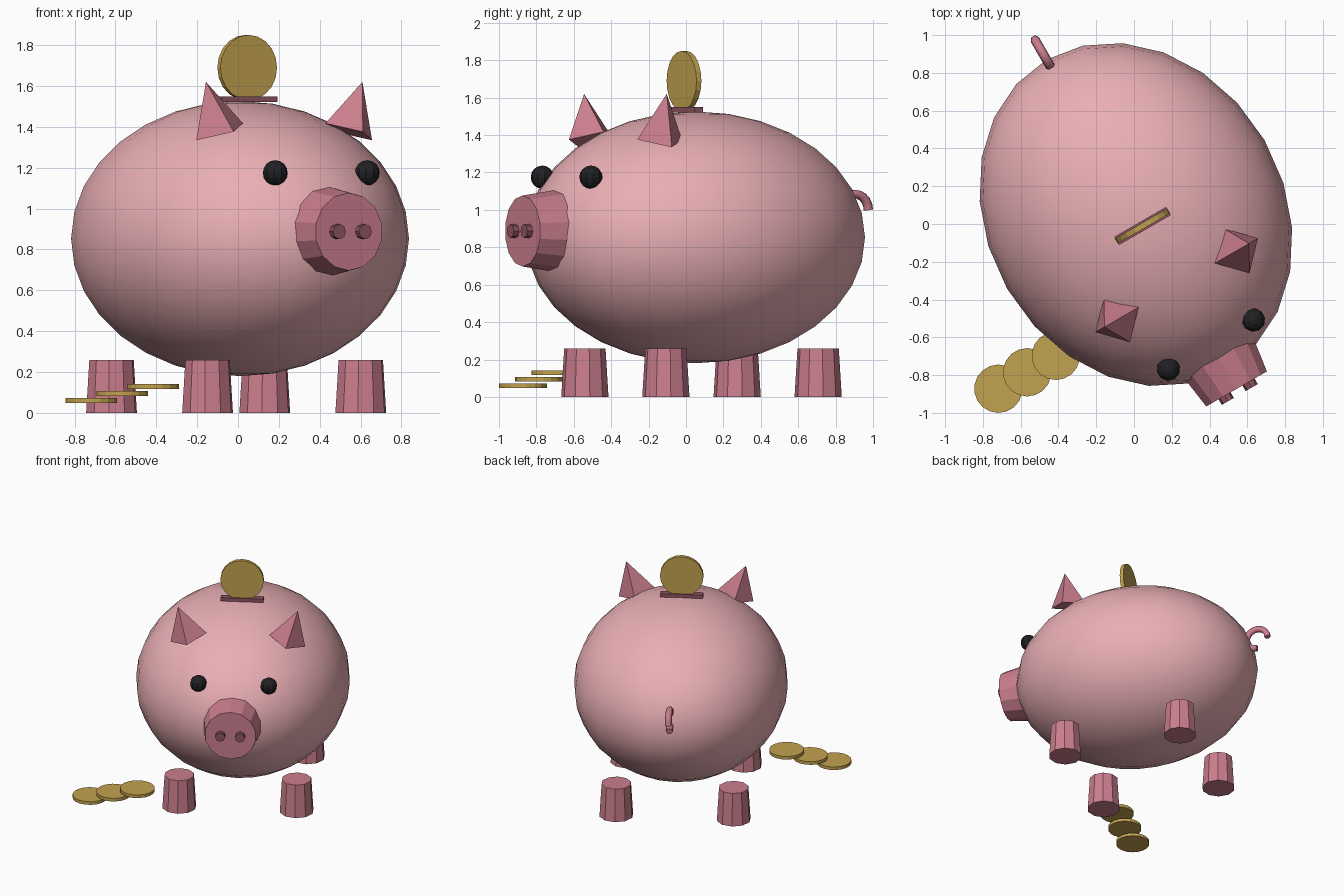
import bpy, bmesh, math
from mathutils import Matrix, Vector

if "Cube" in bpy.data.objects:
    bpy.data.objects.remove(bpy.data.objects["Cube"])

# Pig space: faces -y, centred on the belly, turned 30 degrees
PIG = Matrix.Translation((0.01, 0.05, 0)) @ Matrix.Rotation(math.radians(30), 4, 'Z')
WORLD = Matrix.Identity(4)


def material(name, rgb):
    m = bpy.data.materials.new(name)
    m.diffuse_color = (*rgb, 1)
    m.use_nodes = True
    m.node_tree.nodes["Principled BSDF"].inputs["Base Color"].default_value = m.diffuse_color
    return m


PINK = material("pink", (0.82, 0.43, 0.46))
ROSE = material("rose", (0.60, 0.21, 0.27))
DARK = material("dark_rose", (0.27, 0.09, 0.12))
BLACK = material("black", (0.015, 0.015, 0.018))
GOLD = material("gold", (0.54, 0.36, 0.08))


def finish(name, bm, mat, smooth=False):
    bmesh.ops.recalc_face_normals(bm, faces=bm.faces)
    me = bpy.data.meshes.new(name)
    for f in bm.faces:
        f.smooth = smooth
    bm.to_mesh(me)
    bm.free()
    me.materials.append(mat)
    ob = bpy.data.objects.new(name, me)
    bpy.context.collection.objects.link(ob)
    return ob


def ball(name, loc, radii, seg, rings, mat, smooth):
    bm = bmesh.new()
    m = PIG @ Matrix.Translation(loc) @ Matrix.Diagonal((*radii, 1))
    bmesh.ops.create_uvsphere(bm, u_segments=seg, v_segments=rings, radius=1, matrix=m)
    return finish(name, bm, mat, smooth)


def cone(name, loc, r1, r2, depth, sides, mat, rot=WORLD, space=PIG):
    bm = bmesh.new()
    bmesh.ops.create_cone(bm, cap_ends=True, segments=sides, radius1=r1, radius2=r2,
                          depth=depth, matrix=space @ Matrix.Translation(loc) @ rot)
    bmesh.ops.remove_doubles(bm, verts=bm.verts, dist=1e-5)
    return finish(name, bm, mat)


FORWARD = Matrix.Rotation(math.radians(90), 4, 'X')

# Body
ball("body", (0, 0, 0.853), (0.787, 0.947, 0.673), 24, 16, PINK, True)

# Snout
cone("snout", (0, -0.946, 0.887), 0.225, 0.19, 0.24, 14, ROSE, FORWARD)

for side, s in (("left", -1), ("right", 1)):
    # Nostrils and eyes
    cone(side + "_nostril", (s * 0.073, -1.075, 0.887), 0.037, 0.037, 0.05, 8, DARK, FORWARD)
    ball(side + "_eye", (s * 0.26, -0.795, 1.175), (0.062,) * 3, 10, 8, BLACK, False)
    # Ears lean outwards
    tilt = Matrix.Rotation(s * math.radians(17.5), 4, 'Y')
    centre = Vector((s * 0.365, -0.432, 1.376)) + tilt.to_3x3() @ Vector((0, 0, 0.128))
    cone(side + "_ear", centre, 0.138, 0, 0.256, 4, ROSE, tilt)
    # Legs
    for end, y in (("front", -0.432), ("back", 0.508)):
        cone(f"{end}_{side}_leg", (s * 0.433, y, 0.13), 0.127, 0.111, 0.26, 10, ROSE)

# Curly tail: three quarters of a ring
cu = bpy.data.curves.new("tail_path", 'CURVE')
cu.dimensions = '3D'
cu.bevel_depth = 0.025
cu.bevel_resolution = 1
cu.use_fill_caps = True
sp = cu.splines.new('POLY')
sp.points.add(15)
for i, p in enumerate(sp.points):
    a = math.radians(270 * i / 15)
    p.co = (0, 0.983 + 0.085 * math.cos(a), 1.0 + 0.085 * math.sin(a), 1)
tmp = bpy.data.objects.new("tail_path", cu)
bpy.context.collection.objects.link(tmp)
bm = bmesh.new()
bm.from_mesh(tmp.to_mesh())
bmesh.ops.transform(bm, matrix=PIG, verts=bm.verts)
bpy.data.objects.remove(tmp)
finish("tail", bm, ROSE, True)

# Coin slot
bm = bmesh.new()
bmesh.ops.create_cube(bm, size=1, matrix=PIG @ Matrix.Translation((0, -0.07, 1.535))
                      @ Matrix.Diagonal((0.315, 0.05, 0.028, 1)))
finish("coin_slot", bm, DARK)

# Coins: one upright in the slot, three stepped beside the pig
cone("slot_coin", (0, -0.07, 1.69), 0.16, 0.16, 0.03, 20, GOLD, FORWARD)
for i in range(3):
    cone(f"loose_coin_{i + 1}", (-0.718 + 0.152 * i, -0.872 + 0.087 * i, 0.06 + 0.035 * i),
         0.128, 0.128, 0.025, 18, GOLD, space=WORLD)
